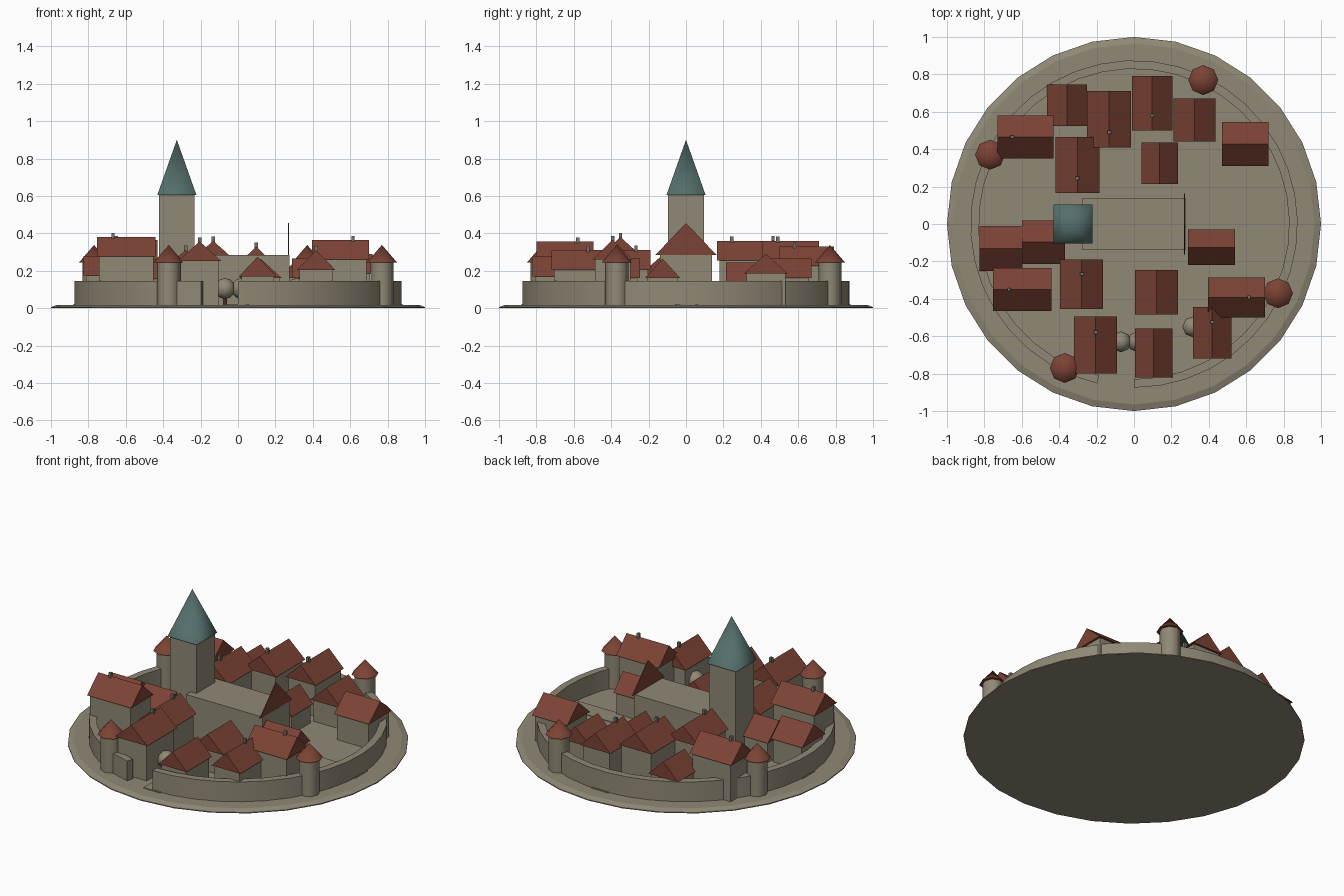
import bpy, bmesh, math
from mathutils import Matrix

cube = bpy.data.objects.get("Cube")
if cube:
    bpy.data.objects.remove(cube, do_unlink=True)


def material(name, color):
    m = bpy.data.materials.new(name)
    m.use_nodes = True
    m.diffuse_color = (*color, 1)
    m.node_tree.nodes["Principled BSDF"].inputs["Base Color"].default_value = (*color, 1)
    return m


STONE = material("warm stone", (0.28, 0.25, 0.18))
ROOF = material("red roof tile", (0.2, 0.055, 0.035))
COPPER = material("green copper", (0.09, 0.16, 0.15))
CHIMNEY = material("grey brick", (0.17, 0.18, 0.15))
WOOD = material("brown wood", (0.12, 0.045, 0.03))


def finish(name, bm, mat, smooth=None):
    bmesh.ops.recalc_face_normals(bm, faces=bm.faces)
    mesh = bpy.data.meshes.new(name)
    bm.to_mesh(mesh)
    bm.free()
    mesh.materials.append(mat)
    ob = bpy.data.objects.new(name, mesh)
    bpy.context.collection.objects.link(ob)
    if smooth:
        bpy.ops.object.select_all(action="DESELECT")
        ob.select_set(True)
        bpy.context.view_layer.objects.active = ob
        bpy.ops.object.shade_smooth_by_angle(angle=math.radians(smooth))
    return ob


def box(name, x0, x1, y0, y1, z0, z1, mat):
    bm = bmesh.new()
    mid = Matrix.Translation(((x0 + x1) / 2, (y0 + y1) / 2, (z0 + z1) / 2))
    size = Matrix.Diagonal((x1 - x0, y1 - y0, z1 - z0, 1))
    bmesh.ops.create_cube(bm, size=1, matrix=mid @ size)
    return finish(name, bm, mat)


def cone(name, x, y, z0, z1, r0, r1, sides, mat, turn=0, smooth=None):
    bm = bmesh.new()
    place = Matrix.Translation((x, y, (z0 + z1) / 2)) @ Matrix.Rotation(math.radians(turn), 4, "Z")
    bmesh.ops.create_cone(bm, cap_ends=True, segments=sides, radius1=r0, radius2=r1,
                          depth=z1 - z0, matrix=place)
    return finish(name, bm, mat, smooth)


def gable(name, x0, x1, y0, y1, z0, z1, axis, mat):
    """Triangular prism with its ridge along the given axis."""
    bm = bmesh.new()
    xm, ym = (x0 + x1) / 2, (y0 + y1) / 2
    if axis == "x":
        ends = [[(x, y0, z0), (x, y1, z0), (x, ym, z1)] for x in (x0, x1)]
    else:
        ends = [[(x0, y, z0), (x1, y, z0), (xm, y, z1)] for y in (y0, y1)]
    a, b = [[bm.verts.new(p) for p in end] for end in ends]
    bm.faces.new(a)
    bm.faces.new(b)
    for i in range(3):
        j = (i + 1) % 3
        bm.faces.new((a[i], a[j], b[j], b[i]))
    return finish(name, bm, mat)


def house(number, x0, x1, y0, y1, axis, ridge, chimney=None):
    eave, inset = ridge - 0.105, 0.013
    box(f"house_{number}_walls", x0 + inset, x1 - inset, y0 + inset, y1 - inset, 0.01, eave, STONE)
    gable(f"house_{number}_roof", x0, x1, y0, y1, eave, ridge, axis, ROOF)
    if chimney is not None:
        cx = chimney if axis == "x" else (x0 + x1) / 2
        cy = chimney if axis == "y" else (y0 + y1) / 2
        box(f"house_{number}_chimney", cx - 0.009, cx + 0.009, cy - 0.009, cy + 0.009,
            ridge - 0.04, ridge + 0.022, CHIMNEY)


# Ground disc with bevelled rim
cone("ground_rim", 0, 0, 0, 0.006, 1, 1, 28, STONE)
cone("ground_slope", 0, 0, 0.006, 0.018, 1, 0.965, 28, STONE)

# Crossing roads
box("long_road", -0.06, 0.06, -0.88, 0.88, 0.012, 0.023, STONE)
box("cross_road", -0.88, 0.88, -0.06, 0.065, 0.012, 0.022, STONE)

# Ring wall, open at the front gate
bm = bmesh.new()
STEPS = 38
rings = []
for i in range(STEPS + 1):
    a = math.radians(-90 + i * 347 / STEPS)
    rings.append([bm.verts.new((r * math.cos(a), r * math.sin(a), z))
                  for r, z in ((0.83, 0.01), (0.875, 0.01), (0.875, 0.146), (0.83, 0.146))])
for a, b in zip(rings, rings[1:]):
    for i in range(4):
        j = (i + 1) % 4
        bm.faces.new((a[i], a[j], b[j], b[i]))
bm.faces.new(rings[0])
bm.faces.new(rings[-1])
finish("ring_wall", bm, STONE, 30)

# Four round wall towers
for i in range(4):
    a = math.radians(64.3 + 90 * i)
    x, y = 0.854 * math.cos(a), 0.854 * math.sin(a)
    cone(f"wall_tower_{i + 1}", x, y, 0.01, 0.25, 0.062, 0.062, 8, STONE, 0, 50)
    cone(f"wall_tower_{i + 1}_roof", x, y, 0.245, 0.338, 0.08, 0, 8, ROOF, 0, 60)

# Church: nave, gable plate, tower and spire
box("church_nave", -0.275, 0.275, -0.14, 0.14, 0.01, 0.285, STONE)
gable("church_gable", 0.268, 0.274, -0.163, 0.163, 0.285, 0.455, "x", ROOF)
box("church_tower", -0.422, -0.232, -0.095, 0.095, 0.01, 0.605, STONE)
cone("church_spire", -0.327, 0, 0.605, 0.9, 0.148, 0, 4, COPPER, 45, 89)

# Houses: extents, ridge axis, ridge height, chimney position along the ridge
HOUSES = [
    (-0.465, -0.25, 0.525, 0.745, "y", 0.25),
    (-0.25, -0.015, 0.41, 0.71, "y", 0.36, 0.49),
    (-0.01, 0.205, 0.5, 0.79, "y", 0.33, 0.58),
    (0.21, 0.435, 0.44, 0.67, "y", 0.265),
    (-0.73, -0.43, 0.35, 0.58, "x", 0.365, -0.65),
    (-0.42, -0.185, 0.165, 0.465, "y", 0.36, 0.245),
    (0.04, 0.235, 0.215, 0.435, "y", 0.245),
    (0.47, 0.72, 0.31, 0.545, "x", 0.29),
    (-0.825, -0.595, -0.25, -0.01, "x", 0.28),
    (-0.6, -0.37, -0.215, 0.02, "x", 0.26),
    (0.29, 0.54, -0.22, -0.03, "x", 0.265),
    (-0.755, -0.44, -0.465, -0.235, "x", 0.38, -0.668),
    (-0.395, -0.165, -0.455, -0.19, "y", 0.312, -0.267),
    (0.005, 0.235, -0.485, -0.245, "y", 0.265),
    (0.395, 0.7, -0.5, -0.285, "x", 0.365, 0.615),
    (0.315, 0.52, -0.72, -0.445, "y", 0.31, -0.524),
    (-0.32, -0.09, -0.8, -0.495, "y", 0.357, -0.578),
    (0.005, 0.205, -0.82, -0.56, "y", 0.275),
]
for i, data in enumerate(HOUSES):
    house(i + 1, *data)

# Small round trees
for i, (x, y) in enumerate([(-0.07, -0.63), (0.02, -0.63), (0.315, -0.55)]):
    cone(f"tree_{i + 1}_trunk", x, y, 0.01, 0.08, 0.012, 0.012, 6, WOOD)
    bm = bmesh.new()
    bmesh.ops.create_uvsphere(bm, u_segments=8, v_segments=6, radius=0.056,
                              matrix=Matrix.Translation((x, y, 0.105)))
    finish(f"tree_{i + 1}_crown", bm, STONE, 60)
